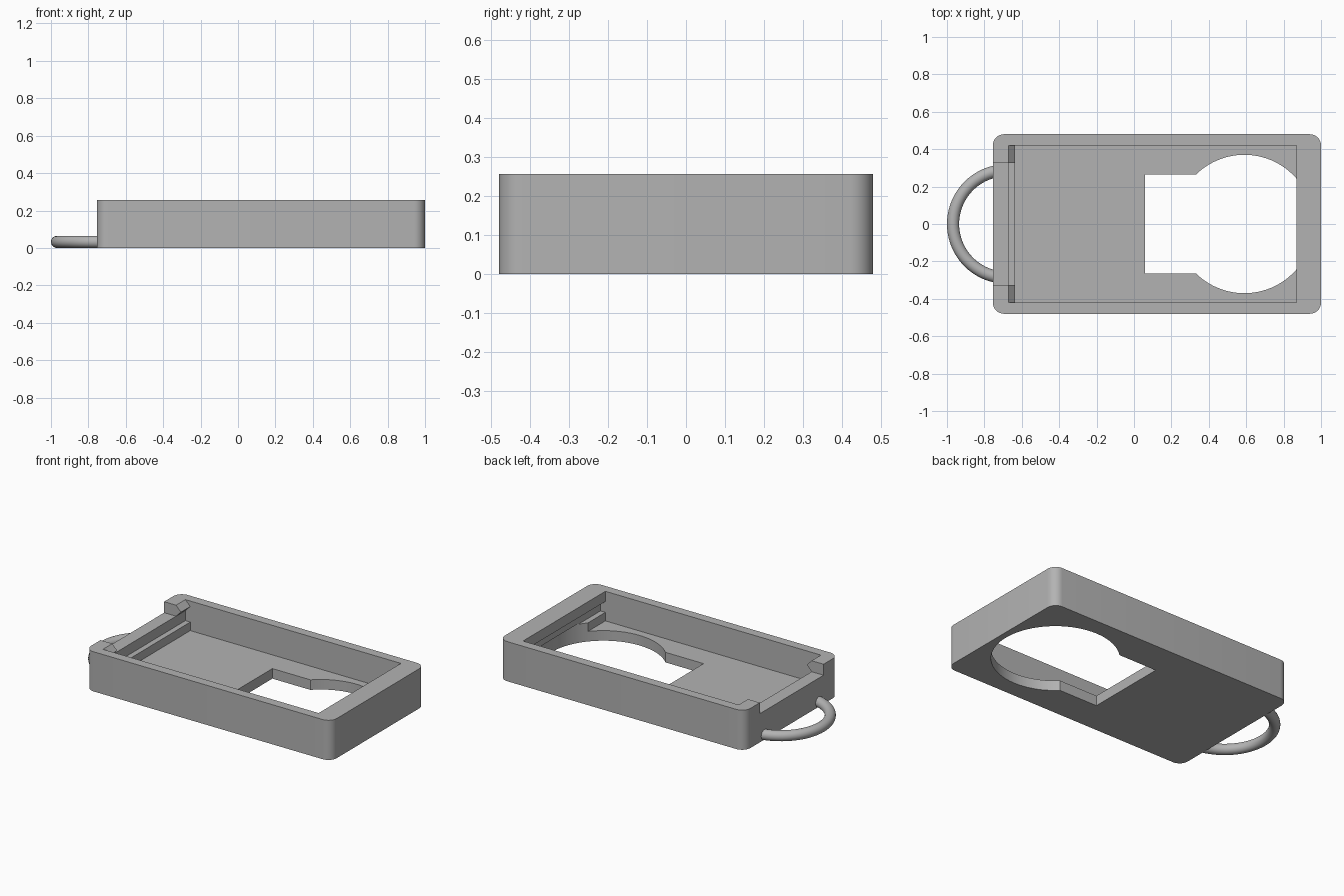
import bpy, bmesh
from math import cos, sin, acos, pi, radians
from mathutils import Vector, Matrix

cube = bpy.data.objects.get("Cube")
if cube:
    bpy.data.objects.remove(cube, do_unlink=True)

grey = bpy.data.materials.new("plain_grey")
grey.use_nodes = True
grey.diffuse_color = (0.45, 0.45, 0.45, 1)
grey.node_tree.nodes["Principled BSDF"].inputs["Base Color"].default_value = (0.45, 0.45, 0.45, 1)


def make_object(name, bm):
    bmesh.ops.recalc_face_normals(bm, faces=bm.faces[:])
    mesh = bpy.data.meshes.new(name)
    bm.to_mesh(mesh)
    bm.free()
    mesh.materials.append(grey)
    ob = bpy.data.objects.new(name, mesh)
    bpy.context.collection.objects.link(ob)
    return ob


def prism(name, points, direction):
    """Extrude a closed outline along a direction."""
    bm = bmesh.new()
    face = bm.faces.new([bm.verts.new(p) for p in points])
    new = bmesh.ops.extrude_face_region(bm, geom=[face])["geom"]
    verts = [v for v in new if isinstance(v, bmesh.types.BMVert)]
    bmesh.ops.translate(bm, verts=verts, vec=direction)
    return make_object(name, bm)


def activate(ob):
    bpy.ops.object.select_all(action='DESELECT')
    ob.select_set(True)
    bpy.context.view_layer.objects.active = ob


def cut(target, cutter):
    cutter.hide_render = True
    mod = target.modifiers.new("cut", 'BOOLEAN')
    mod.operation = 'DIFFERENCE'
    mod.solver = 'EXACT'
    mod.object = cutter
    activate(target)
    bpy.ops.object.modifier_apply(modifier=mod.name)
    bpy.data.objects.remove(cutter, do_unlink=True)


# Tray block with rounded upright corners
LEFT, RIGHT, HALF, HEIGHT, R = -0.755, 1.0, 0.48, 0.256, 0.06
outline = []
corners = [(RIGHT - R, HALF - R), (LEFT + R, HALF - R),
           (LEFT + R, R - HALF), (RIGHT - R, R - HALF)]
for i, (cx, cy) in enumerate(corners):
    for k in range(9):
        a = pi / 2 * (i + k / 8)
        outline.append((cx + R * cos(a), cy + R * sin(a), 0))
tray = prism("tray", outline, Vector((0, 0, HEIGHT)))

# Cavity side profile: snap ridge and ledge at one end, slot at the other
FLOOR, LEDGE, WALL, TIP, END = 0.065, 0.12, -0.67, -0.635, 0.87
profile = [(WALL, 0.35), (WALL, HEIGHT), (TIP, 0.22), (WALL, 0.185),
           (WALL, LEDGE), (TIP, LEDGE), (TIP, FLOOR), (END, FLOOR),
           (END, LEDGE), (END + 0.035, LEDGE), (END + 0.035, 0.19),
           (END, 0.19), (END, 0.35)]
cut(tray, prism("cavity_cutter", [(x, -0.42, z) for x, z in profile], Vector((0, 0.84, 0))))

# Floor opening: a disc joined to a rectangle
CX, RAD, SLOT = 0.59, 0.37, 0.265
start = pi - acos((RAD ** 2 - SLOT ** 2) ** 0.5 / RAD)
hole = [(0.06, SLOT, -0.1), (0.06, -SLOT, -0.1)]
for k in range(65):
    a = -start + 2 * start * k / 64
    hole.append((CX + RAD * cos(a), RAD * sin(a), -0.1))
cut(tray, prism("opening_cutter", hole, Vector((0, 0, 0.225))))

# Lowered middle of the end wall
notch = [(-0.9, -0.325, 0.185), (-0.6, -0.325, 0.185),
         (-0.6, 0.325, 0.185), (-0.9, 0.325, 0.185)]
cut(tray, prism("notch_cutter", notch, Vector((0, 0, 0.2))))

# Half-ring loop on the end wall
TUBE, LOOP = 0.0325, 0.2875
bm = bmesh.new()
ring = bmesh.ops.create_circle(bm, segments=24, radius=TUBE, cap_ends=True,
                               matrix=Matrix.Rotation(pi / 2, 4, 'Y'))
bmesh.ops.translate(bm, verts=bm.verts[:], vec=(-0.68, LOOP, TUBE))
bmesh.ops.spin(bm, geom=bm.faces[:] + bm.edges[:] + bm.verts[:], cent=(-0.68, 0, TUBE),
               axis=(0, 0, 1), angle=pi, steps=40)
loop = make_object("loop", bm)

for ob in (tray, loop):
    activate(ob)
    bpy.ops.object.shade_smooth_by_angle(angle=radians(30))
